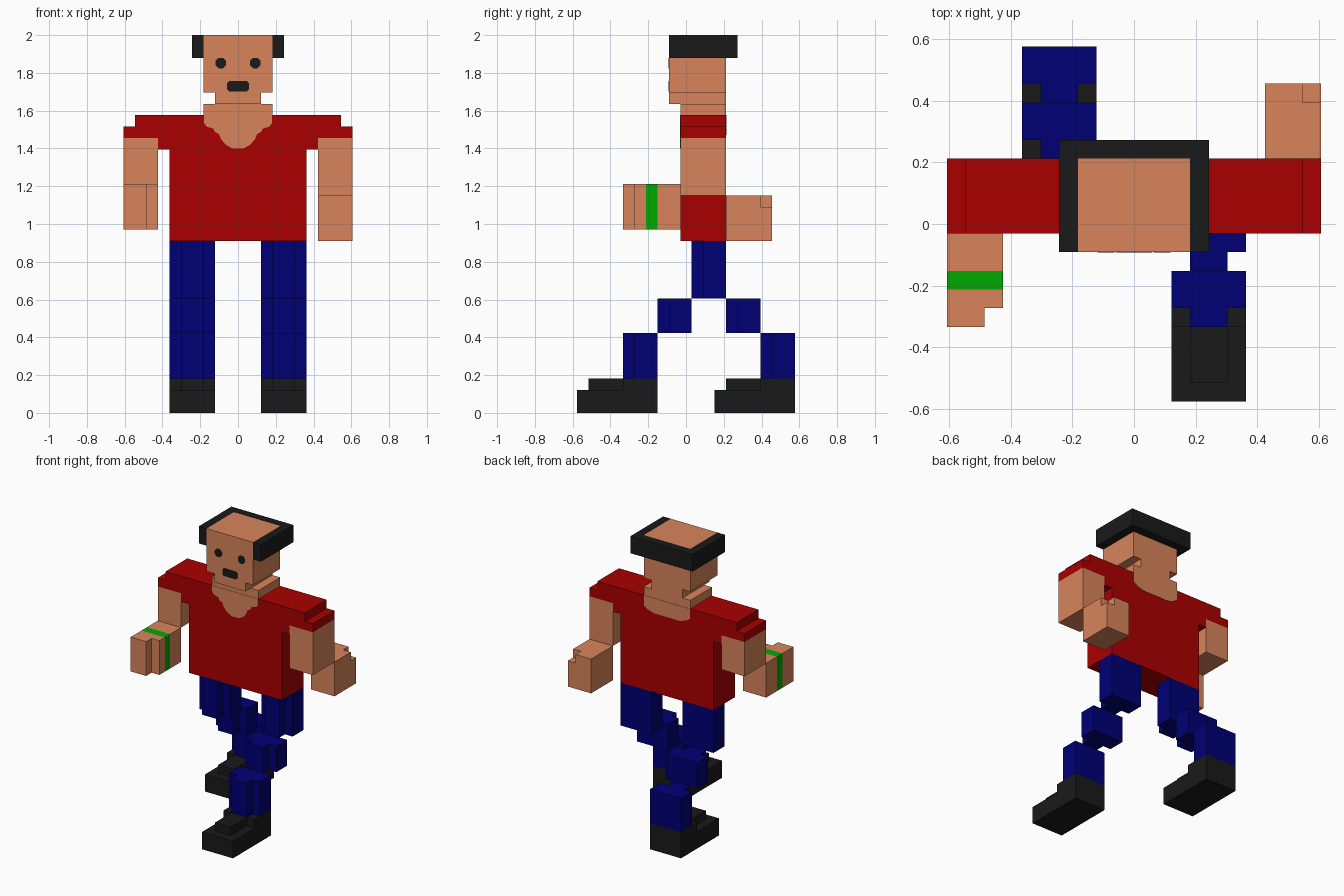
import bpy
import bmesh
import math

cube = bpy.data.objects.get("Cube")
if cube:
    bpy.data.objects.remove(cube, do_unlink=True)

U = 2 / 66  # one block unit


def material(name, rgb):
    m = bpy.data.materials.new(name)
    m.use_nodes = True
    m.diffuse_color = (*rgb, 1)
    bsdf = next(n for n in m.node_tree.nodes if n.type == 'BSDF_PRINCIPLED')
    bsdf.inputs["Base Color"].default_value = (*rgb, 1)
    return m


SKIN = material("skin", (0.69, 0.234, 0.104))
RED = material("shirt red", (0.402, 0.0, 0.0))
BLUE = material("trouser blue", (0.0, 0.0, 0.178))
BLACK = material("charcoal", (0.01, 0.01, 0.01))
GREEN = material("band green", (0.0, 0.402, 0.0))


def finish(name, bm, mat):
    bmesh.ops.recalc_face_normals(bm, faces=bm.faces)
    mesh = bpy.data.meshes.new(name)
    bm.to_mesh(mesh)
    bm.free()
    mesh.materials.append(mat)
    obj = bpy.data.objects.new(name, mesh)
    bpy.context.collection.objects.link(obj)
    return obj


def blocks(name, mat, *boxes):
    """Boxes given in block units as (x0, x1, y0, y1, z0, z1)."""
    bm = bmesh.new()
    for x0, x1, y0, y1, z0, z1 in boxes:
        verts = bmesh.ops.create_cube(bm, size=1)["verts"]
        for v in verts:
            v.co.x = U * (x1 if v.co.x > 0 else x0)
            v.co.y = U * (y1 if v.co.y > 0 else y0)
            v.co.z = U * (z1 if v.co.z > 0 else z0)
    return finish(name, bm, mat)


def plate(name, mat, outline, y, direction):
    """Thin upright plate standing 0.002 proud of the plane y."""
    bm = bmesh.new()
    face = bm.faces.new([bm.verts.new((x, y, z)) for x, z in outline])
    ext = bmesh.ops.extrude_face_region(bm, geom=[face])["geom"]
    for v in ext:
        if isinstance(v, bmesh.types.BMVert):
            v.co.y += 0.002 * direction
    return finish(name, bm, mat)


def mirrored(half):
    return half + [(-x, z) for x, z in reversed(half)]


# Head and neck
blocks("head", SKIN, (-6, 6, -3, 7, 56, 66))
blocks("jaw", SKIN, (-4, 4, -3, 7, 54, 56))
blocks("neck", SKIN, (-6, 6, -1, 7, 52, 54))
blocks("hair", BLACK, (-8, -6, -3, 9, 62, 66), (6, 8, -3, 9, 62, 66),
       (-6, 6, 7, 9, 62, 66))

# Face
for side, sx in (("left", 1), ("right", -1)):
    eye = [(sx * 0.091 + 0.030 * math.cos(math.pi * (k + .5) / 4),
            1.852 + 0.030 * math.sin(math.pi * (k + .5) / 4)) for k in range(8)]
    plate(side + "_eye", BLACK, eye, -3 * U, -1)
plate("mouth", BLACK, mirrored([(0.047, 1.757), (0.058, 1.745),
                                (0.058, 1.713), (0.047, 1.702)]), -3 * U, -1)

# Shirt with stepped shoulders and short sleeves
blocks("shirt", RED, (-12, 12, -1, 7, 30, 52))
for side, s in (("left", 1), ("right", -1)):
    def sided(a, b, *rest):
        return (min(s * a, s * b), max(s * a, s * b), *rest)
    blocks(side + "_sleeve", RED, sided(12, 14, -1, 7, 46, 52),
           sided(14, 18, -1, 7, 48, 52), sided(18, 20, -1, 7, 48, 50))

# Open neckline, deep at the front and shallow at the back
plate("front_neckline", SKIN, mirrored(
    [(0.18, 52 * U), (0.18, 1.535), (0.165, 1.515), (0.13, 1.505), (0.125, 1.49),
     (0.10, 1.475), (0.09, 1.45), (0.065, 1.42), (0.03, 1.40)]), -U, -1)
plate("back_neckline", SKIN, mirrored(
    [(0.18, 52 * U), (0.18, 1.505), (0.15, 1.485), (0.10, 1.47)]), 7 * U, 1)

# Left arm, swung backward, with a notched hand
blocks("left_upper_arm", SKIN, (14, 20, -1, 7, 38, 48))
blocks("left_hand", SKIN, (14, 20, 7, 15, 30, 36), (14, 18, 7, 15, 36, 38),
       (18, 20, 7, 13, 36, 38))

# Right arm, swung forward, with a wrist band
blocks("right_upper_arm", SKIN, (-20, -14, -1, 7, 40, 48))
blocks("right_forearm", SKIN, (-20, -14, -5, -1, 32, 40))
blocks("wrist_band", GREEN, (-20, -14, -7, -5, 32, 40))
blocks("right_hand", SKIN, (-20, -14, -9, -7, 32, 40), (-20, -16, -11, -9, 32, 40))

# Legs: each segment is a wide block with a narrow ridge on its front
for side, x, knee_y, shin_y in (("left", 4, -5, -11), ("right", -12, 7, 13)):
    def segment(name, y, z0, z1):
        blocks(side + "_" + name, BLUE, (x, x + 8, y + 2, y + 6, z0, z1),
               (x + 2, x + 6, y, y + 2, z0, z1))
    segment("thigh", 1, 20, 30)
    segment("knee", knee_y, 14, 20)
    segment("shin", shin_y, 6, 14)
    blocks(side + "_shoe", BLACK, (x, x + 8, shin_y - 8, shin_y + 6, 0, 4),
           (x, x + 8, shin_y, shin_y + 6, 4, 6),
           (x + 2, x + 6, shin_y - 6, shin_y, 4, 6))
